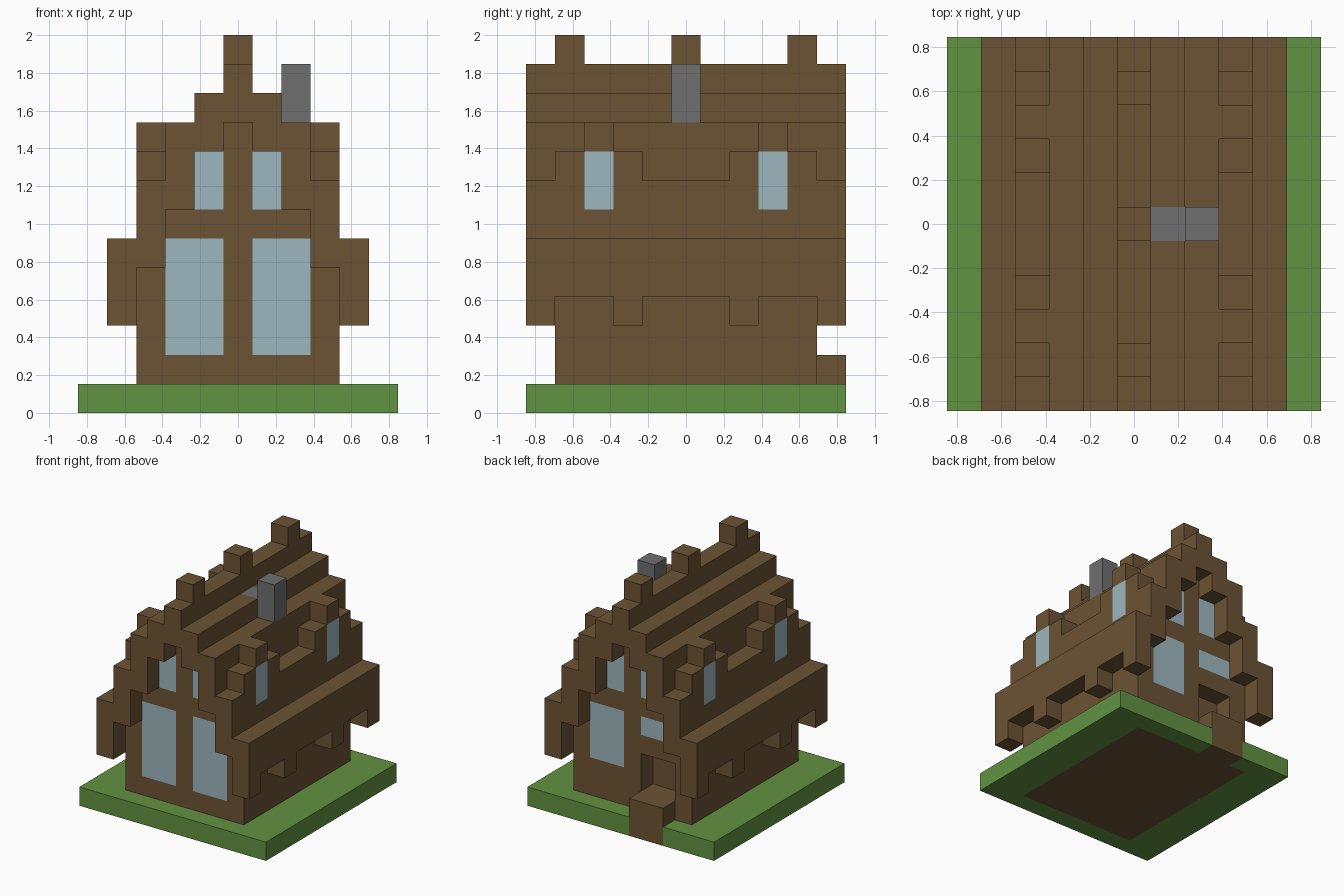
import bpy
import bmesh
from mathutils import Vector

if "Cube" in bpy.data.objects:
    bpy.data.objects.remove(bpy.data.objects["Cube"], do_unlink=True)

U = 2 / 13      # block size: the house is 11 x 11 x 13 blocks
cells = {}      # block position -> part name


def fill(part, xs, ys, zs):
    """Fill inclusive block ranges; later parts replace earlier ones."""
    for x in range(xs[0], xs[1] + 1):
        for y in range(ys[0], ys[1] + 1):
            for z in range(zs[0], zs[1] + 1):
                cells[x, y, z] = part


def clear(xs, ys, zs):
    for x in range(xs[0], xs[1] + 1):
        for y in range(ys[0], ys[1] + 1):
            for z in range(zs[0], zs[1] + 1):
                cells.pop((x, y, z), None)


def material(name, srgb):
    mat = bpy.data.materials.new(name)
    mat.use_nodes = True
    lin = [((c / 255 + 0.055) / 1.055) ** 2.4 for c in srgb] + [1.0]
    mat.diffuse_color = lin
    bsdf = next(n for n in mat.node_tree.nodes if n.type == 'BSDF_PRINCIPLED')
    bsdf.inputs["Base Color"].default_value = lin
    return mat


brown = material("timber brown", (108, 83, 52))
green = material("grass green", (97, 146, 65))
blue = material("window blue", (158, 183, 191))
grey = material("chimney grey", (111, 111, 111))

# Lawn, with the house floor let into it
fill("lawn", (-5, 5), (-5, 5), (0, 0))
fill("floor", (-3, 3), (-4, 4), (0, 0))

# Stepped roof: bottom and top block for each distance from the ridge
steps = {0: (10, 11), 1: (9, 10), 2: (7, 9), 3: (5, 7), 4: (4, 5)}
for dist, (low, high) in steps.items():
    for x in {dist, -dist}:
        fill("roof", (x, x), (-5, 5), (low, high))
        if dist < 4:
            fill("house_walls", (x, x), (-4, 4), (1, low - 1))

# Ridge posts
for y in (-4, 0, 4):
    fill("ridge_posts", (0, 0), (y, y), (12, 12))

for side in (-1, 1):
    # Eave brackets
    for y in (-5, -2, 2, 5):
        fill("eave_brackets", (4 * side,) * 2, (y, y), (3, 3))
    # Dormers with their windows
    for y in (-3, 3):
        x = (3 * side, 3 * side)
        fill("dormers", x, (y - 1, y + 1), (8, 8))
        fill("dormers", x, (y, y), (9, 9))
        fill("dormer_windows", x, (y, y), (7, 8))
    # Upper gable windows, front and back
    for y in (-4, 4):
        fill("gable_windows", (side, side), (y, y), (7, 8))

# Tall front windows
fill("front_windows", (-2, -1), (-4, -4), (2, 5))
fill("front_windows", (1, 2), (-4, -4), (2, 5))

# Back window, and doorway with a light above it and a step outside
fill("back_window", (1, 2), (4, 4), (3, 5))
fill("door_light", (-2, -1), (4, 4), (5, 5))
clear((-2, -1), (4, 4), (2, 3))
fill("door_step", (-2, -1), (5, 5), (0, 1))

# Chimney, stepped into the roof
fill("chimney", (2, 2), (0, 0), (10, 11))
fill("chimney", (1, 1), (0, 0), (10, 10))

colours = {"lawn": green, "chimney": grey, "door_light": blue}
directions = [Vector(d) for d in
              ((1, 0, 0), (-1, 0, 0), (0, 1, 0), (0, -1, 0), (0, 0, 1), (0, 0, -1))]


def build(part):
    """Make one object from the exposed faces of a part's blocks."""
    bm = bmesh.new()
    for pos in [p for p, name in cells.items() if name == part]:
        centre = Vector(pos) + Vector((0, 0, 0.5))
        for d in directions:
            if tuple(int(a + b) for a, b in zip(pos, d)) in cells:
                continue
            s = Vector((d.y, d.z, d.x))
            t = d.cross(s)
            corners = (-s - t, s - t, s + t, t - s)
            bm.faces.new([bm.verts.new((centre + (d + c) / 2) * U) for c in corners])
    bmesh.ops.remove_doubles(bm, verts=bm.verts[:], dist=U / 100)
    mesh = bpy.data.meshes.new(part)
    bm.to_mesh(mesh)
    bm.free()
    mesh.materials.append(colours.get(part, blue if "window" in part else brown))
    bpy.context.scene.collection.objects.link(bpy.data.objects.new(part, mesh))


for part in sorted(set(cells.values())):
    build(part)
